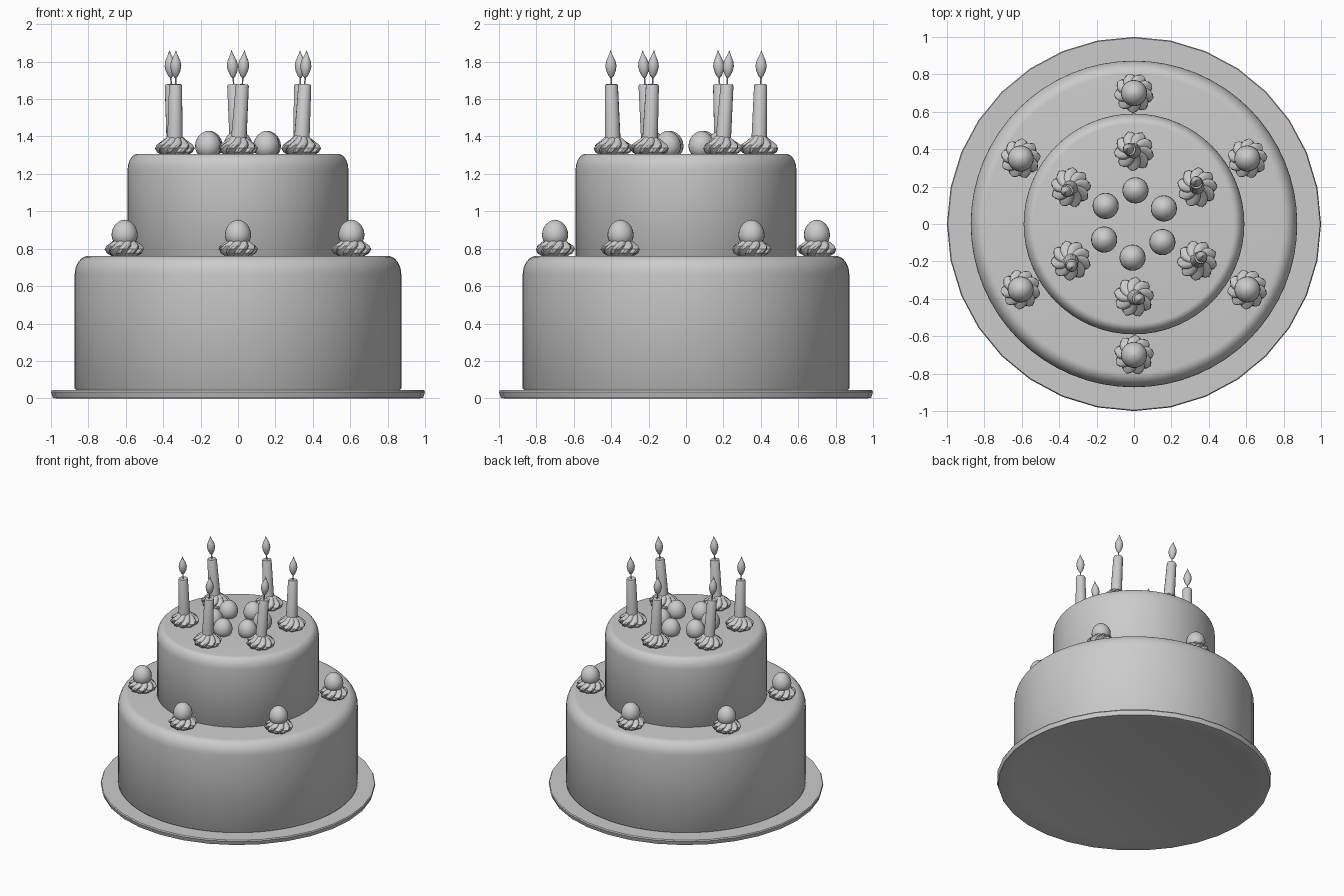
import bpy, bmesh, math
from mathutils import Vector, Matrix

if "Cube" in bpy.data.objects:
    bpy.data.objects.remove(bpy.data.objects["Cube"])

TAU = 2 * math.pi


def finish(name, bm, angle=35):
    bmesh.ops.remove_doubles(bm, verts=bm.verts, dist=1e-5)
    bmesh.ops.recalc_face_normals(bm, faces=bm.faces)
    me = bpy.data.meshes.new(name)
    bm.to_mesh(me)
    bm.free()
    ob = bpy.data.objects.new(name, me)
    bpy.context.collection.objects.link(ob)
    bpy.ops.object.select_all(action='DESELECT')
    ob.select_set(True)
    bpy.context.view_layer.objects.active = ob
    bpy.ops.object.shade_smooth_by_angle(angle=math.radians(angle))
    return ob


def skin(bm, rings):
    n = len(rings[0])
    for a, b in zip(rings, rings[1:]):
        for i in range(n):
            j = (i + 1) % n
            bm.faces.new((a[i], a[j], b[j], b[i]))
    for cap in (rings[0], rings[-1]):
        bm.faces.new(cap)


def lathe(name, profile, sides, matrix=Matrix(), angle=35):
    """Spin a list of (radius, z) points, then place it with a matrix."""
    bm = bmesh.new()
    rings = [[bm.verts.new((r * math.cos(TAU * i / sides), r * math.sin(TAU * i / sides), z))
              for i in range(sides)] for r, z in profile]
    skin(bm, rings)
    bm.transform(matrix)
    return finish(name, bm, angle)


def tier(name, radius, z0, z1, rx, rz):
    prof = [(radius - 0.01, z0), (radius, z0 + 0.012)]
    for k in range(9):
        t = math.pi / 2 * k / 8
        prof.append((radius - rx + rx * math.cos(t), z1 - rz + rz * math.sin(t)))
    return lathe(name, prof, 64, angle=40)


def dollop(name, loc, spin):
    """Piped cream star with twisted lobes."""
    lobes, per = 9, 4
    n = lobes * per
    # radius, height, lobe depth, twist
    rows = [(0.066, 0.0, 0.05, 0.0), (0.086, 0.016, 0.11, 0.10), (0.097, 0.038, 0.11, 0.28),
            (0.088, 0.055, 0.11, 0.46), (0.068, 0.072, 0.10, 0.62), (0.048, 0.09, 0.08, 0.75),
            (0.034, 0.104, 0.04, 0.85)]
    bm = bmesh.new()
    rings = []
    for r, z, amp, tw in rows:
        ring = []
        for i in range(n):
            a = TAU * i / n
            rr = r * (1 - amp + 2 * amp * abs(math.cos(lobes * a / 2)))
            ring.append(bm.verts.new((rr * math.cos(a + tw), rr * math.sin(a + tw), z)))
        rings.append(ring)
    skin(bm, rings)
    bm.transform(Matrix.Translation(loc) @ Matrix.Rotation(spin, 4, 'Z'))
    return finish(name, bm, 30)


def cherry(name, loc):
    """Slightly pointed round fruit."""
    prof = []
    for k in range(13):
        t = -math.pi / 2 + math.pi * k / 12
        h = 0.082 if t > 0 else 0.068
        prof.append((max(0.070 * math.cos(t) ** (1.1 if t > 0 else 1), 1e-4), h * math.sin(t)))
    return lathe(name, prof, 24, Matrix.Translation(loc), 60)


# Plate with a hollowed underside
lathe("plate", [(0.001, 0.03), (0.87, 0.03), (0.975, 0.0), (0.99, 0.003), (1.0, 0.035),
                (0.995, 0.044), (0.86, 0.044), (0.001, 0.044)], 32, angle=30)

# Cake tiers
tier("lower_tier", 0.873, 0.042, 0.762, 0.075, 0.10)
tier("upper_tier", 0.59, 0.75, 1.307, 0.055, 0.085)

for k in range(6):
    a = math.radians(30 + 60 * k)
    out = Vector((math.cos(a), math.sin(a), 0))
    side = Vector((-math.sin(a), math.cos(a), 0))

    # Lower tier decoration
    p = out * 0.70
    dollop(f"lower_cream_{k}", p + Vector((0, 0, 0.76)), a)
    cherry(f"lower_cherry_{k}", p + Vector((0, 0, 0.873)))

    # Cherries in the middle of the upper tier
    b = a - math.radians(2.5)
    cherry(f"top_cherry_{k}", Vector((0.18 * math.cos(b), 0.18 * math.sin(b), 1.348)))

    # Leaning candle in its cream holder
    p = out * 0.39
    dollop(f"top_cream_{k}", p + Vector((0, 0, 1.30)), a)
    axis = (side * 0.065 + out * 0.025 + Vector((0, 0, 1))).normalized()
    place = Matrix.Translation(p + Vector((0, 0, 1.32))) @ axis.to_track_quat('Z', 'Y').to_matrix().to_4x4()
    lathe(f"candle_{k}", [(0.043, 0.0), (0.035, 0.352), (0.031, 0.36), (0.005, 0.358)], 16, place)
    lathe(f"wick_{k}", [(0.004, 0.35), (0.004, 0.41)], 8, place)
    lathe(f"flame_{k}", [(0.003, 0.392), (0.014, 0.405), (0.025, 0.43), (0.030, 0.458),
                         (0.025, 0.485), (0.014, 0.508), (0.006, 0.526), (0.001, 0.542)], 16, place, 60)
